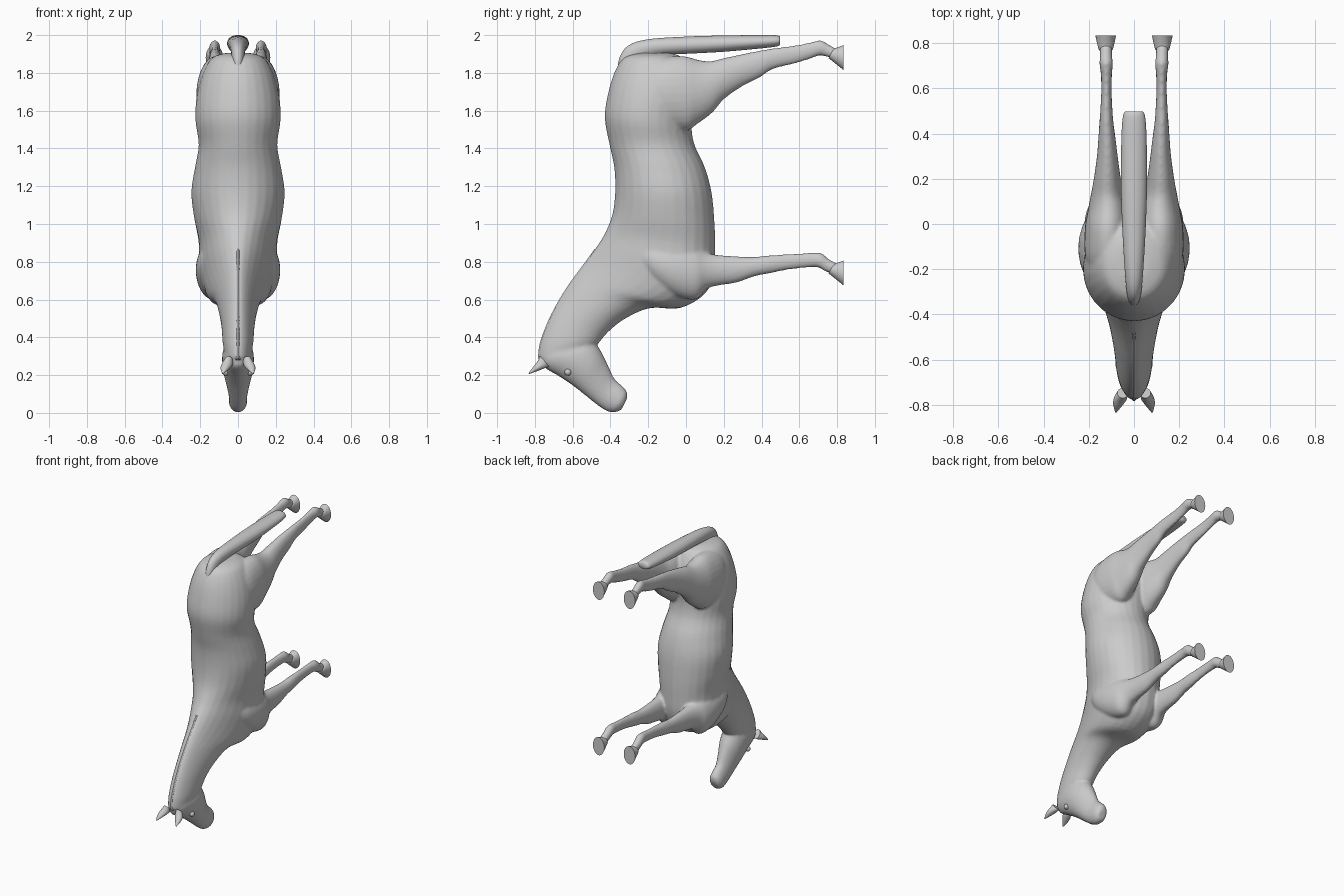
import bpy, bmesh
from math import cos, sin, pi
from mathutils import Vector


def catmull(a, b, c, d, t):
    return [0.5 * (2*q + (r-p)*t + (2*p-5*q+4*r-s)*t*t + (3*q-p-3*r+s)*t**3)
            for p, q, r, s in zip(a, b, c, d)]


def loft(bm, sections, side=1, sub=4, n=28):
    """Section: back (y, z), front (y, z), centre x, half width, taper."""
    s, rows = sections, []
    for i in range(len(s) - 1):
        quad = (s[max(i-1, 0)], s[i], s[i+1], s[min(i+2, len(s)-1)])
        rows += [catmull(*quad, k / sub) for k in range(sub)]
    rows.append(s[-1])
    rings = []
    for ay, az, by, bz, xc, hw, tp in rows:
        ring = []
        for k in range(n):
            a = 2 * pi * k / n
            c = cos(a)
            x = xc + hw * sin(a) * (1 - tp * c)
            ring.append(bm.verts.new((side * x, (ay+by)/2 + c*(ay-by)/2,
                                      (az+bz)/2 + c*(az-bz)/2)))
        rings.append(ring)
    faces = [bm.faces.new(rings[0]), bm.faces.new(rings[-1])]
    for p, q in zip(rings, rings[1:]):
        for k in range(n):
            m = (k + 1) % n
            faces.append(bm.faces.new((p[k], p[m], q[m], q[k])))
    bmesh.ops.recalc_face_normals(bm, faces=faces)


def finish(bm, name, angle=None):
    me = bpy.data.meshes.new(name)
    bm.to_mesh(me)
    bm.free()
    ob = bpy.data.objects.new(name, me)
    bpy.context.collection.objects.link(ob)
    if angle:
        bpy.ops.object.select_all(action='DESELECT')
        ob.select_set(True)
        bpy.context.view_layer.objects.active = ob
        bpy.ops.object.shade_smooth_by_angle(angle=angle)
    return ob


# Trunk and neck, from rump to poll
trunk = [
    (-.25, 1.905, -.08, 1.905, 0, .07, 0), (-.33, 1.88, -.01, 1.875, 0, .14, 0),
    (-.38, 1.80, .04, 1.78, 0, .19, 0), (-.415, 1.68, .05, 1.66, 0, .22, 0),
    (-.43, 1.56, .03, 1.53, 0, .225, 0), (-.405, 1.42, .045, 1.42, 0, .208, 0),
    (-.38, 1.30, .10, 1.30, 0, .228, 0), (-.375, 1.17, .135, 1.17, 0, .247, .05),
    (-.39, 1.05, .15, 1.02, 0, .232, .1), (-.43, .95, .155, .88, 0, .205, .2),
    (-.48, .87, .15, .74, 0, .198, .3), (-.53, .80, .10, .63, 0, .178, .35),
    (-.575, .74, -.03, .555, 0, .15, .35), (-.625, .67, -.19, .555, 0, .118, .3),
    (-.68, .58, -.32, .50, 0, .098, .25), (-.73, .48, -.41, .43, 0, .086, .15),
    (-.77, .37, -.47, .36, 0, .08, .1), (-.78, .29, -.53, .30, 0, .065, 0)]
# Head, from poll to muzzle
head = [
    (-.765, .30, -.68, .36, 0, .05, 0), (-.755, .245, -.58, .39, 0, .072, 0),
    (-.68, .198, -.50, .392, 0, .084, 0), (-.60, .145, -.452, .33, 0, .08, 0),
    (-.53, .09, -.412, .25, 0, .062, -.1), (-.47, .042, -.378, .18, 0, .05, -.1),
    (-.425, .012, -.335, .14, 0, .049, 0), (-.385, .002, -.312, .11, 0, .046, 0),
    (-.345, .012, -.312, .075, 0, .028, 0)]
# Hind leg, from hip to pastern
hind_leg = [
    (-.27, 1.78, -.25, 1.58, .09, .07, 0), (-.17, 1.865, -.13, 1.51, .11, .105, 0),
    (-.03, 1.89, .00, 1.495, .115, .102, 0), (.07, 1.868, .06, 1.53, .113, .09, 0),
    (.13, 1.862, .14, 1.59, .117, .073, 0), (.20, 1.878, .20, 1.66, .118, .06, 0),
    (.30, 1.90, .30, 1.73, .118, .046, 0), (.39, 1.918, .39, 1.775, .12, .037, 0),
    (.46, 1.93, .46, 1.82, .122, .03, 0), (.58, 1.946, .58, 1.85, .122, .023, 0),
    (.66, 1.962, .66, 1.875, .122, .024, 0), (.715, 1.972, .705, 1.892, .123, .03, 0),
    (.755, 1.95, .735, 1.888, .124, .027, 0), (.80, 1.925, .78, 1.875, .125, .028, 0)]
# Front leg, from shoulder to pastern
front_leg = [
    (-.28, .90, -.27, .78, .10, .05, 0), (-.18, .90, -.17, .69, .125, .085, 0),
    (-.06, .895, -.06, .62, .13, .094, 0), (.04, .875, .05, .60, .13, .083, 0),
    (.10, .848, .11, .655, .127, .062, 0), (.17, .836, .17, .674, .123, .05, 0),
    (.27, .829, .27, .69, .122, .041, 0), (.36, .826, .36, .722, .122, .035, 0),
    (.44, .834, .44, .738, .122, .032, 0), (.54, .84, .54, .758, .122, .024, 0),
    (.65, .847, .65, .77, .122, .024, 0), (.715, .846, .70, .77, .123, .03, 0),
    (.755, .815, .735, .75, .124, .027, 0), (.80, .79, .78, .735, .125, .028, 0)]

# One continuous skin over trunk, head and legs
bm = bmesh.new()
loft(bm, trunk)
loft(bm, head)
for side in (1, -1):
    loft(bm, hind_leg, side)
    loft(bm, front_leg, side)
body = finish(bm, "body")
rm = body.modifiers.new("skin", 'REMESH')
rm.mode = 'VOXEL'
rm.voxel_size = .009
rm.use_smooth_shade = True
sm = body.modifiers.new("soften", 'SMOOTH')
sm.factor = .5
sm.iterations = 6

# Hooves, ears and eyes, mirrored left and right
for side, label in ((1, "right"), (-1, "left")):
    for name, dz in (("hind_hoof", 0), ("front_hoof", -1.14)):
        bm = bmesh.new()
        loft(bm, [(.782, 1.93+dz, .755, 1.878+dz, .125, .026, 0),
                  (.795, 1.932+dz, .768, 1.868+dz, .125, .034, 0),
                  (.834, 1.947+dz, .834, 1.815+dz, .125, .046, 0)], side)
        finish(bm, f"{label}_{name}", .7)
    bm = bmesh.new()
    loft(bm, [(-.77, .30, -.725, .245, .05, .024, 0),
              (-.79, .268, -.752, .235, .06, .029, 0),
              (-.808, .245, -.785, .222, .07, .022, 0),
              (-.834, .21, -.83, .206, .08, .004, 0)], side, n=16)
    finish(bm, f"{label}_ear", .9)
    bm = bmesh.new()
    bmesh.ops.create_uvsphere(bm, u_segments=16, v_segments=10, radius=.018)
    bmesh.ops.translate(bm, vec=Vector((side * .064, -.625, .215)), verts=bm.verts)
    finish(bm, f"{label}_eye", .9)

# Tail
bm = bmesh.new()
loft(bm, [(-.365, 1.80, -.31, 1.79, 0, .018, 0), (-.352, 1.88, -.27, 1.85, 0, .03, 0),
          (-.305, 1.945, -.20, 1.88, 0, .037, 0), (-.20, 1.978, -.12, 1.895, 0, .044, 0),
          (0, 1.992, .02, 1.902, 0, .053, 0), (.20, 1.998, .20, 1.912, 0, .058, 0),
          (.40, 2.0, .40, 1.93, 0, .055, 0), (.48, 1.999, .48, 1.94, 0, .048, 0),
          (.498, 1.99, .498, 1.95, 0, .038, 0)])
finish(bm, "tail", .9)

# Mane ridge along the crest of the neck
bm = bmesh.new()
loft(bm, [(ay - .004, az - .002, ay + .06, az - .03, 0, .014, 0)
          for ay, az, *_ in trunk[10:]], n=14)
finish(bm, "mane", .9)
